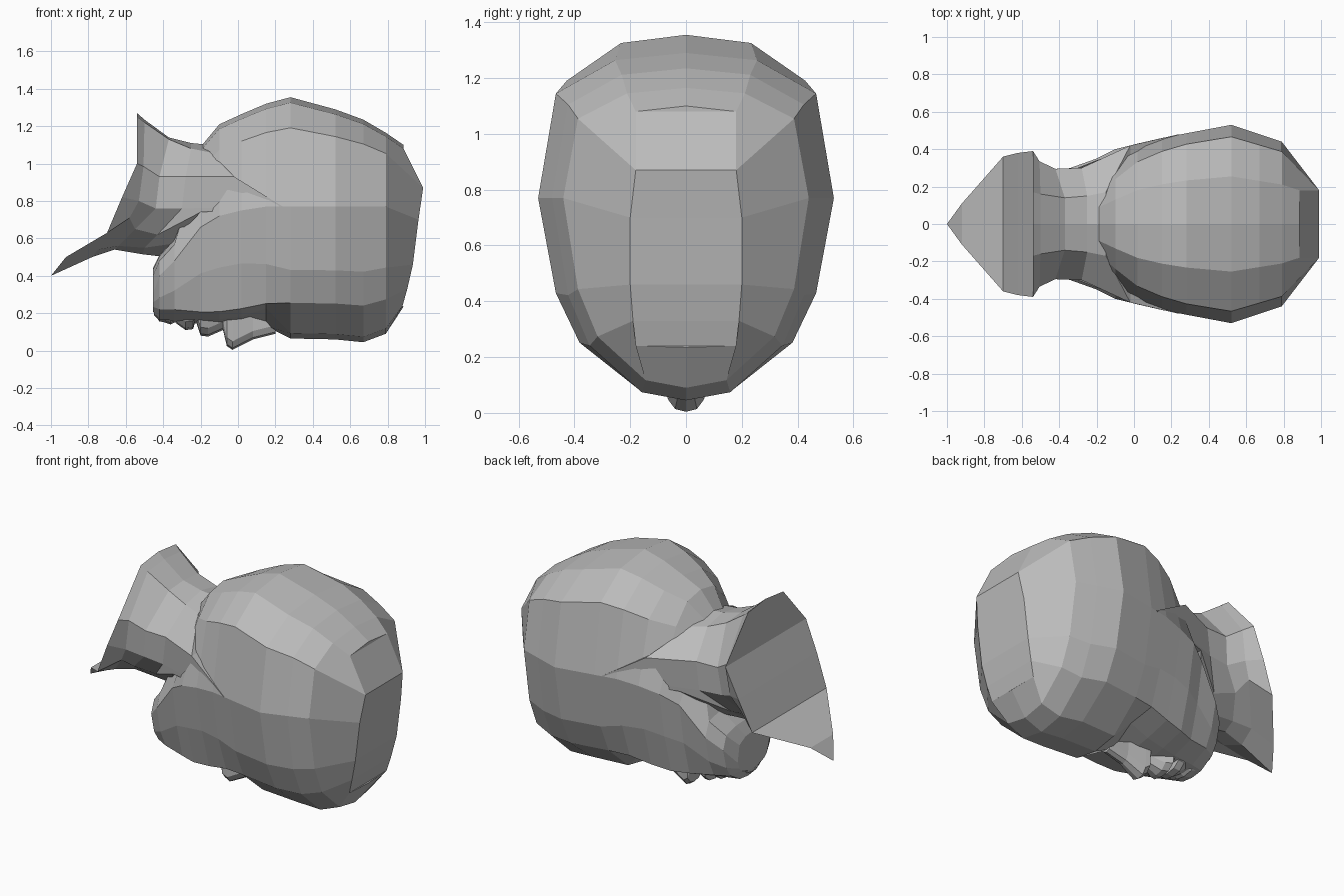
import bpy
import bmesh

cube = bpy.data.objects.get("Cube")
if cube:
    bpy.data.objects.remove(cube)

clay = bpy.data.materials.new("grey clay")
clay.use_nodes = True
clay.diffuse_color = (0.5, 0.5, 0.5, 1)
clay.node_tree.nodes["Principled BSDF"].inputs["Base Color"].default_value = clay.diffuse_color


def loft(name, half_rings):
    """Skin half rings (midline to midline), mirrored in y, with strip caps."""
    bm = bmesh.new()
    rings = []
    for half in half_rings:
        left = [bm.verts.new(p) for p in half]
        right = [bm.verts.new((x, -y, z)) for x, y, z in half[1:-1]]
        rings.append((left, [left[0]] + right + [left[-1]]))

    def face(*verts):
        unique = list(dict.fromkeys(verts))
        if len(unique) > 2:
            bm.faces.new(unique)

    for a, b in zip(rings, rings[1:]):
        for side in (0, 1):
            for i in range(len(a[0]) - 1):
                face(a[side][i], a[side][i + 1], b[side][i + 1], b[side][i])
    for left, right in (rings[0], rings[-1]):
        for i in range(len(left) - 1):
            face(left[i], left[i + 1], right[i + 1], right[i])
    bmesh.ops.recalc_face_normals(bm, faces=bm.faces)
    mesh = bpy.data.meshes.new(name)
    bm.to_mesh(mesh)
    bm.free()
    mesh.materials.append(clay)
    obj = bpy.data.objects.new(name, mesh)
    bpy.context.collection.objects.link(obj)


# Head cross-section, from the face midline round the side to the back midline
PROFILE = [(0, -1), (.33, -.96), (.72, -.73), (.88, -.48), (1, 0), (.88, .72), (.48, .95), (0, 1)]


def head_ring(x, low, mid, high, width, back=1, flat=0, socket=0):
    """One section; back narrows the nape, flat squares the cheek, socket dents the eye."""
    ring = []
    for i, (u, v) in enumerate(PROFILE):
        y = u * width * (back if v > 0 else 1)
        if i == 2:
            v -= flat
        z = mid + v * ((high - mid) if v > 0 else (mid - low))
        ring.append((x, y, z + (socket if i == 1 else 0)))
    return ring


# Rounded crown panel that closes the skull
crown = [(.885, 0, .235), (.88, .18, .24), (.905, .19, .33), (.935, .2, .46),
         (.965, .2, .7), (.99, .18, .87), (.885, .18, 1.08), (.885, 0, 1.1)]

# Head from chin to crown, lying face down
loft("head", [
    head_ring(-.455, .21, .3, .44, .15),
    head_ring(-.42, .155, .4, .51, .24),
    head_ring(-.34, .15, .48, .6, .3, flat=.06),
    head_ring(-.2, .145, .66, 1.09, .35, back=.5, flat=.15),
    head_ring(-.1, .145, .72, 1.21, .4, back=.68, flat=.16),
    head_ring(.02, .16, .75, 1.265, .43, back=.88, flat=.16),
    head_ring(.15, .13, .77, 1.32, .46, back=.96, flat=.08, socket=.07),
    head_ring(.28, .065, .77, 1.355, .485),
    head_ring(.52, .06, .77, 1.29, .53),
    head_ring(.67, .045, .77, 1.235, .48),
    head_ring(.79, .09, .77, 1.165, .44),
    crown,
])

# Neck: flared cut end, narrow middle, and the wedge behind the jaw
loft("neck", [
    [(-.54, 0, 1.27), (-.54, .17, 1.25), (-.54, .39, 1), (-.62, .38, .82),
     (-.7, .36, .63), (-.92, .11, .5), (-1, 0, .4)],
    [(-.5, 0, 1.235), (-.5, .16, 1.22), (-.505, .335, .985), (-.53, .33, .8),
     (-.58, .3, .71), (-.75, .12, .54), (-.78, 0, .5)],
    [(-.37, 0, 1.14), (-.37, .14, 1.13), (-.42, .295, .93), (-.44, .28, .76),
     (-.55, .22, .65), (-.64, .09, .56), (-.66, 0, .54)],
    [(-.25, 0, 1.11), (-.25, .15, 1.08), (-.28, .3, .93), (-.3, .3, .76),
     (-.43, .18, .62), (-.5, .09, .55), (-.51, 0, .515)],
    [(-.15, 0, 1.1), (-.15, .17, 1.06), (-.02, .42, .93), (.24, .48, .77),
     (-.2, .34, .74), (-.36, .14, .57), (-.38, 0, .5)],
])


def feature(name, stations, root=.22):
    """Small facial ridge: stations of x, tip height and half width."""
    loft(name, [[(x, 0, tip), (x, w * .6, tip + .01), (x, w, tip + .045),
                 (x, w * 1.1, root), (x, 0, root)] for x, tip, w in stations])


feature("nose", [(-.08, .11, .05), (-.06, .025, .07), (-.03, .004, .065),
                 (.08, .06, .045), (.2, .09, .04)])
feature("upper_lip", [(-.22, .14, .1), (-.2, .08, .1), (-.16, .075, .08), (-.08, .11, .04)])
feature("lower_lip", [(-.33, .145, .08), (-.28, .11, .1), (-.24, .115, .1), (-.23, .15, .08)])
feature("chin", [(-.45, .19, .09), (-.42, .16, .11), (-.36, .14, .1), (-.32, .16, .07)], root=.27)
